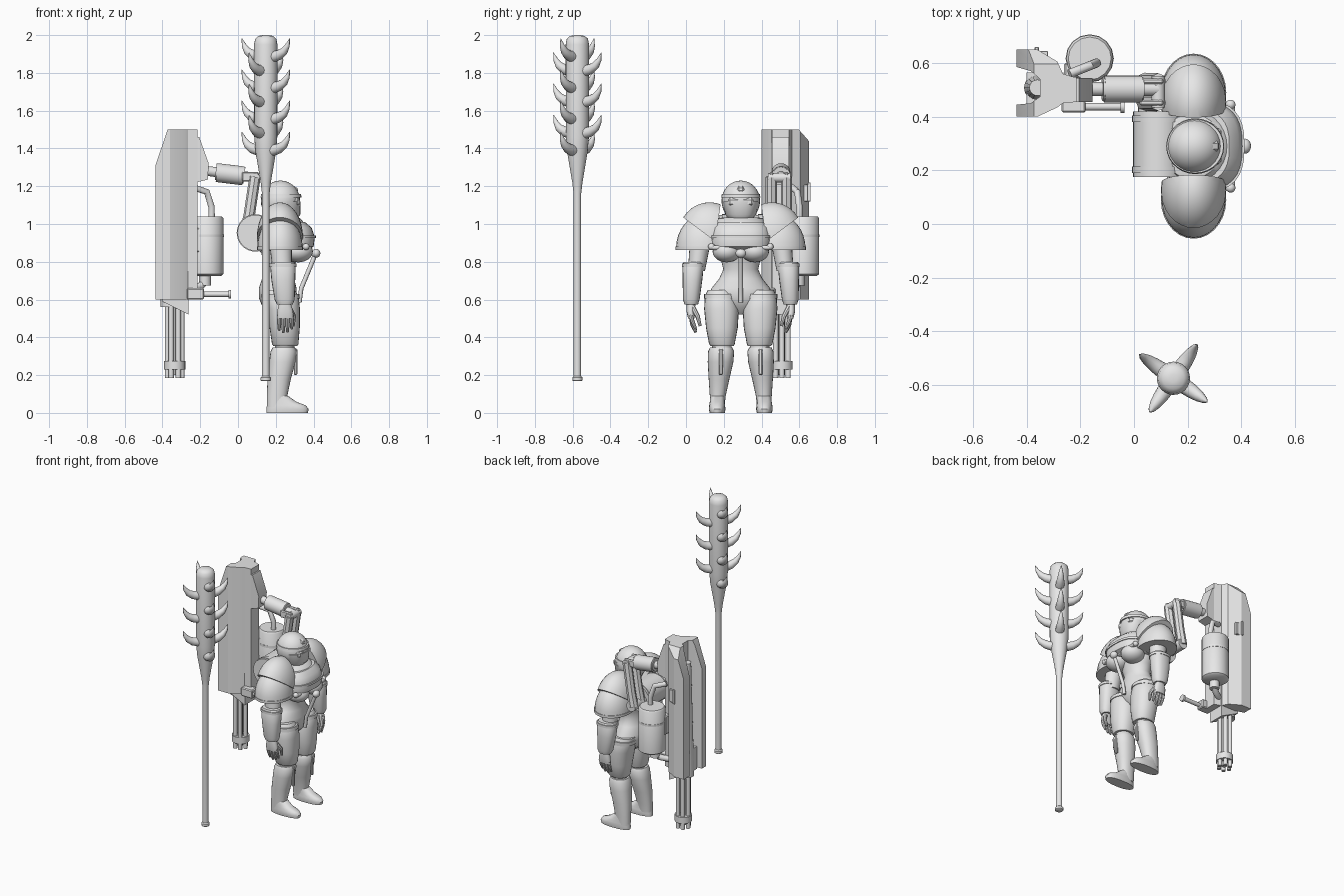
import bpy, bmesh, math
from mathutils import Vector, Matrix

if "Cube" in bpy.data.objects:
    bpy.data.objects.remove(bpy.data.objects["Cube"])

grey = bpy.data.materials.new("light_grey")
grey.use_nodes = True
grey.diffuse_color = (.8, .8, .8, 1)
grey.node_tree.nodes["Principled BSDF"].inputs["Base Color"].default_value = (.8, .8, .8, 1)
MID = .29   # figure centre line in y; the figure faces +x
UP = Vector((0, 0, 1))


def finish(name, bm, angle=40):
    bmesh.ops.recalc_face_normals(bm, faces=bm.faces)
    mesh = bpy.data.meshes.new(name)
    bm.to_mesh(mesh)
    bm.free()
    mesh.materials.append(grey)
    ob = bpy.data.objects.new(name, mesh)
    bpy.context.collection.objects.link(ob)
    bpy.ops.object.select_all(action='DESELECT')
    ob.select_set(True)
    bpy.context.view_layer.objects.active = ob
    bpy.ops.object.shade_smooth_by_angle(angle=math.radians(angle))
    return ob


def skin(name, rings, angle=40):
    """Bridge equal rings of points into a closed skin."""
    bm = bmesh.new()
    loops = [[bm.verts.new(p) for p in ring] for ring in rings]
    n = len(loops[0])
    for a, b in zip(loops, loops[1:]):
        for i in range(n):
            j = (i + 1) % n
            bm.faces.new((a[i], a[j], b[j], b[i]))
    bm.faces.new(loops[0])
    bm.faces.new(loops[-1])
    return finish(name, bm, angle)


def circle(n):
    return [(math.cos(t), math.sin(t)) for t in (math.tau * i / n for i in range(n))]


def loft(name, rows, n=24, power=1):
    """Rows of z, x, y, x radius, y radius; a power below one squares the section."""
    def sq(v):
        return math.copysign(abs(v) ** power, v)
    return skin(name, [[(x + rx * sq(c), y + ry * sq(s), z) for c, s in circle(n)]
                       for z, x, y, rx, ry in rows])


def tube(name, path, radii, n=16):
    pts = [Vector(p) for p in path]
    rings = []
    for i, p in enumerate(pts):
        t = pts[min(i + 1, len(pts) - 1)] - pts[max(i - 1, 0)]
        q = UP.rotation_difference(t.normalized())
        rings.append([p + q @ Vector((c * radii[i], s * radii[i], 0)) for c, s in circle(n)])
    return skin(name, rings)


def rod(name, a, b, r, n=16):
    return tube(name, [a, b], [r, r], n)


def cut(bm, point, normal):
    """Slice away everything on the normal's side and cap the hole."""
    geom = bm.verts[:] + bm.edges[:] + bm.faces[:]
    res = bmesh.ops.bisect_plane(bm, geom=geom, plane_co=point, plane_no=normal, clear_outer=True)
    edges = [e for e in res['geom_cut'] if isinstance(e, bmesh.types.BMEdge)]
    bmesh.ops.edgenet_fill(bm, edges=edges)


def ball(name, centre, size, cuts=()):
    bm = bmesh.new()
    bmesh.ops.create_uvsphere(bm, u_segments=28, v_segments=16, radius=1)
    bmesh.ops.transform(bm, matrix=Matrix.Translation(centre) @ Matrix.Diagonal((*size, 1)), verts=bm.verts)
    for point, normal in cuts:
        cut(bm, point, normal)
    return finish(name, bm)


def box(name, lo, hi, bevel=.006, tilt=0):
    lo, hi = Vector(lo), Vector(hi)
    bm = bmesh.new()
    bmesh.ops.create_cube(bm, size=1)
    m = Matrix.Translation((lo + hi) / 2) @ Matrix.Rotation(tilt, 4, 'Y') @ Matrix.Diagonal((*(hi - lo), 1))
    bmesh.ops.transform(bm, matrix=m, verts=bm.verts)
    if bevel:
        bmesh.ops.bevel(bm, geom=bm.edges[:], offset=bevel, segments=1, affect='EDGES')
    return finish(name, bm, 25)


def prism(name, outline, z0, z1, cuts=()):
    bm = bmesh.new()
    base = bm.faces.new([bm.verts.new((x, y, z0)) for x, y in outline])
    top = bmesh.ops.extrude_face_region(bm, geom=[base])['geom']
    bmesh.ops.translate(bm, vec=UP * (z1 - z0), verts=[v for v in top if isinstance(v, bmesh.types.BMVert)])
    for point, normal in cuts:
        cut(bm, point, normal)
    return finish(name, bm, 25)


# Spiked club
cx, cy = .147, -.575
profile = [(.168, .022), (.172, .027), (.188, .027), (.194, .02), (1.16, .02), (1.22, .027),
           (1.38, .054), (1.46, .061), (1.95, .062), (1.98, .056), (1.995, .04), (2, .015)]
loft("club", [(z, cx, cy, r, r) for z, r in profile])
for column in range(4):
    turn = math.radians(55 + 90 * column)
    count, top = (4, 1.895) if column % 2 else (3, 1.82)
    for k in range(count):
        arc = [(.045, -.01), (.085, 0), (.118, .02), (.14, .05), (.155, .088)]
        tube("club_spike", [(cx + d * math.cos(turn), cy + d * math.sin(turn), top - .165 * k + h)
                            for d, h in arc], [.03, .027, .021, .013, .001], 12)

# Gun cowling: a channel open to the rear, with sloped top
GX, GY = -.335, .508
prism("gun_cowling", [(-.437, .65), (-.36, .65), (-.285, .605), (-.265, .56), (-.215, .545), (-.215, .455),
                      (-.265, .45), (-.285, .435), (-.36, .40), (-.437, .40), (-.437, .445), (-.385, .45),
                      (-.35, .475), (-.35, .54), (-.385, .57), (-.437, .585)], .6, 1.5,
      [((-.437, 0, 1.31), (-.95, 0, .32)), ((0, .65, 1.44), (0, .75, .66))])
box("cowling_slot", (-.35, .612, 1.12), (-.32, .645, 1.21), .003)
box("cowling_rail", (-.37, .645, 1.12), (-.355, .66, 1.22), .002)
loft("gun_core", [(.56, GX - .025, GY, .05, .05), (1.36, GX - .025, GY, .03, .03)], 16)
prism("gun_breech", [(-.40, .45), (-.262, .45), (-.262, .565), (-.40, .565)], .5, .75,
      [((-.4, 0, .59), (-.45, 0, -.9))])

# Rotary barrels
for c, s in circle(6):
    x, y = GX + .038 * c, GY + .038 * s
    rod("gun_barrel", (x, y, .185), (x, y, .62), .014, 10)
rod("barrel_axle", (GX, GY, .2), (GX, GY, .6), .017)
rod("barrel_collar", (GX, GY, .23), (GX, GY, .275), .056, 24)

# Ammunition drum, feed and handle
dx, dy = -.165, .617
loft("ammo_drum", [(.725, dx, dy, .075, .075), (.735, dx, dy, .088, .088),
                   (1.03, dx, dy, .088, .088), (1.04, dx, dy, .08, .08)], 16)
rod("drum_band", (dx, dy, .93), (dx, dy, .945), .09)
rod("drum_neck", (dx - .01, dy - .02, .675), (dx - .01, dy - .02, .73), .032)
tube("drum_elbow", [(-.25, .55, .66), (-.2, .58, .67), (-.17, .6, .7)], [.02] * 3)
box("drum_bracket", (-.26, .54, .85), (-.2, .6, .98))
tube("feed_pipe", [(-.14, .6, 1.04), (-.14, .6, 1.09), (-.165, .59, 1.17), (-.24, .56, 1.195)], [.017] * 4)
box("handle_mount", (-.27, .415, .6), (-.18, .475, .66))
rod("handle_rod", (-.2, .437, .628), (-.04, .437, .628), .014)
rod("handle_cap", (-.05, .437, .628), (-.036, .437, .628), .023)

# Articulated support arm
bm = bmesh.new()
wedge = bm.faces.new([bm.verts.new((x, .455, z)) for x, z in
                      ((-.22, 1.22), (-.16, 1.235), (-.155, 1.32), (-.205, 1.46), (-.22, 1.46))])
new = bmesh.ops.extrude_face_region(bm, geom=[wedge])['geom']
bmesh.ops.translate(bm, vec=(0, .09, 0), verts=[v for v in new if isinstance(v, bmesh.types.BMVert)])
finish("arm_gun_mount", bm)
rod("arm_shaft", (-.17, .503, 1.282), (.09, .503, 1.245), .026)
rod("arm_piston", (-.112, .503, 1.272), (.028, .503, 1.255), .05, 24)
for a, b in ((-.118, -.1), (.012, .034)):
    rod("piston_ring", (a, .503, 1.262 - a * .12), (b, .503, 1.262 - b * .12), .044)
for y in (.452, .532):
    tube("arm_link", [(.04, y, .95), (.06, y, 1.05), (.09, y, 1.25)], [.032, .03, .03], 8)
    box("arm_fork", (.02, y - .01, 1.225), (.11, y + .01, 1.275))
rod("arm_upper_pin", (.09, .435, 1.245), (.09, .552, 1.245), .025)
rod("arm_lower_pin", (.05, .38, .95), (.05, .55, .95), .035)

# Backpack
for name, a, b, r in (("backpack", .175, .42, .095), ("backpack_band", .19, .215, .099),
                      ("backpack_band", .38, .405, .099)):
    rod(name, (.092, a, .953), (.092, b, .953), r, 32)
box("backpack_frame", (.1, .2, .85), (.2, .38, 1.03), .02)

# Torso, chest armour and neck
loft("torso", [(.52, .215, MID, .035, .03), (.56, .21, MID, .08, .1), (.61, .21, MID, .1, .168),
               (.66, .21, MID, .1, .155), (.71, .212, MID, .085, .115), (.76, .215, MID, .078, .092),
               (.81, .22, MID, .09, .105), (.87, .22, MID, .1, .13), (.95, .22, MID, .11, .15)], 32)
loft("chest_plate", [(.86, .245, MID, .115, .14), (.88, .255, MID, .145, .16), (.93, .255, MID, .152, .165),
                     (.98, .245, MID, .145, .155), (1.01, .23, MID, .125, .135)], 32, .75)
loft("chest_band", [(.925, .255, MID, .157, .17), (.94, .255, MID, .157, .17)], 32, .75)
loft("collar", [(1, .225, MID, .13, .14), (1.03, .215, MID, .115, .12), (1.035, .215, MID, .09, .09)], 28)
rod("neck", (.21, MID, .98), (.215, MID, 1.08), .06)

# Helmet with visor and jaw guard
ball("helmet", (.225, MID, 1.122), (.104, .102, .108), [((0, 0, 1.035), (0, 0, -1))])
loft("jaw_guard", [(1.02, .24, MID, .065, .055), (1.05, .245, MID, .085, .082),
                   (1.12, .24, MID, .092, .098)], 24, .85)
box("visor", (.285, MID - .068, 1.095), (.327, MID + .068, 1.14), .012)
loft("brow_band", [(1.14, .228, MID, .108, .104), (1.16, .228, MID, .106, .1)], 28)
box("helmet_crest", (.25, MID - .02, 1.17), (.318, MID + .02, 1.205), .01, .5)

# Front strap
tube("strap", [(.325, MID, .585), (.335, MID, .66), (.41, MID, .84)], [.012] * 3, 10)
ball("strap_buckle", (.413, MID, .845), (.023, .028, .024))
rod("strap_bar", (.365, MID - .15, .875), (.365, MID + .15, .875), .012)

for s, side in ((-1, "right"), (1, "left")):
    def at(u):
        return MID + s * u

    ball(side + "_bust", (.318, at(.075), .855), (.078, .074, .058))
    ball(side + "_bar_knob", (.36, at(.155), .88), (.018, .018, .018))

    # Shoulder dome and raised guard
    ball(side + "_shoulder_pad", (.222, at(.195), .87), (.12, .148, .18),
         [((0, 0, .872), (0, 0, -1)), ((0, at(.12), 0), (0, -s, 0))])
    ball(side + "_shoulder_guard", (.222, at(.165), .93), (.122, .17, .185),
         [((0, at(.165), .93), (0, s * .6, -.8)), ((0, at(.13), .95), (0, -s, -.15))])
    loft(side + "_pad_rim", [(.862, .222, at(.2), .122, .145), (.88, .222, at(.2), .122, .145)], 28)

    # Arm
    loft(side + "_upper_arm", [(.75, .235, at(.235), .05, .045), (.9, .225, at(.215), .06, .055)], 20)
    loft(side + "_forearm", [(.575, .248, at(.262), .042, .036), (.6, .247, at(.262), .053, .044),
                             (.7, .24, at(.256), .063, .052), (.785, .238, at(.252), .068, .057),
                             (.8, .238, at(.252), .06, .05)], 20, .85)
    loft(side + "_cuff", [(.772, .238, at(.252), .072, .06), (.79, .238, at(.252), .072, .06)], 20, .85)
    loft(side + "_palm", [(.5, .25, at(.262), .044, .017), (.54, .25, at(.266), .042, .022),
                          (.59, .248, at(.262), .028, .024)], 16, .85)
    for k in range(4):
        x, drop = .218 + k * .022, (.012, 0, .004, .02)[k]
        tube(side + "_finger", [(x, at(.238), .425 + drop), (x, at(.256), .465 + drop), (x, at(.265), .52)],
             [.007, .011, .012], 8)
    tube(side + "_thumb", [(.292, at(.215), .46), (.296, at(.228), .51), (.27, at(.255), .56)],
         [.008, .012, .014], 8)

    # Leg
    loft(side + "_thigh", [(.355, .25, at(.098), .064, .062), (.365, .25, at(.1), .07, .068),
                           (.45, .247, at(.1), .08, .084), (.55, .238, at(.102), .09, .092),
                           (.62, .225, at(.108), .096, .082), (.65, .215, at(.11), .085, .065)], 24, .9)
    loft(side + "_thigh_rim", [(.605, .227, at(.106), .101, .088), (.63, .224, at(.108), .1, .086)], 24, .9)
    rod(side + "_knee", (.245, at(.1), .3), (.248, at(.1), .38), .052)
    loft(side + "_shin", [(.03, .205, at(.124), .052, .038), (.09, .207, at(.122), .054, .042),
                          (.18, .218, at(.115), .062, .055), (.27, .235, at(.107), .07, .068),
                          (.325, .242, at(.104), .07, .069), (.345, .242, at(.104), .06, .06)], 24, .9)
    box(side + "_shin_ridge", (.296, at(.105) - .01, .2), (.314, at(.105) + .01, .34), .005)
    loft(side + "_boot", [(0, .26, at(.125), .11, .04), (.02, .262, at(.125), .112, .044),
                          (.04, .256, at(.125), .103, .042), (.058, .232, at(.125), .078, .039),
                          (.09, .21, at(.123), .055, .038)], 24, .85)
